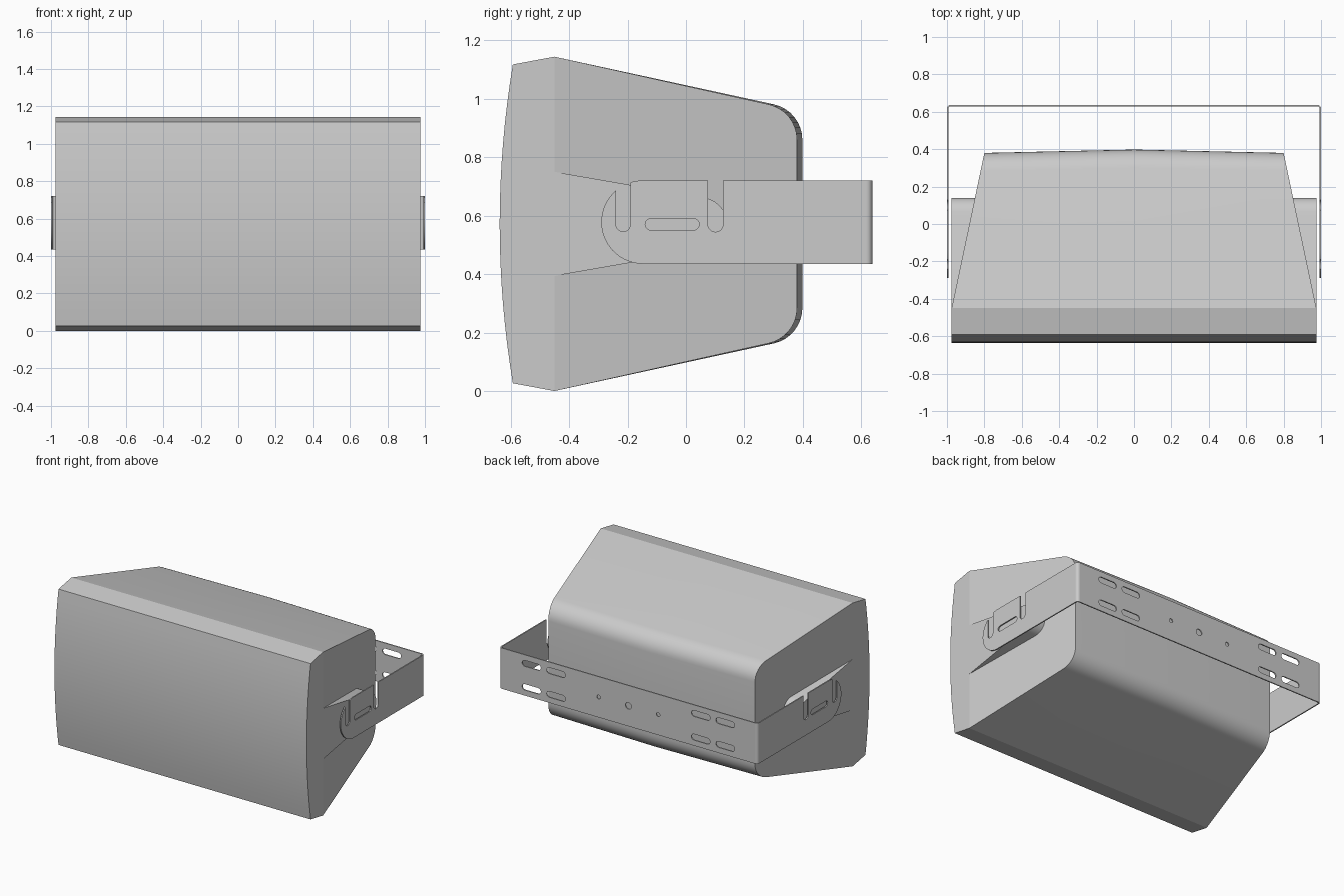
import bpy, bmesh
from math import sin, cos, pi, radians
from mathutils import Matrix

if "Cube" in bpy.data.objects:
    bpy.data.objects.remove(bpy.data.objects["Cube"])

ZC = 0.5715          # mid height of the cabinet
BZ, BH = 0.5775, 0.1425   # bracket mid height and half height
T = 0.008            # sheet thickness


def arc(cx, cy, r, a0, a1, n=12):
    return [(cx + r * cos(radians(a0 + (a1 - a0) * i / n)),
             cy + r * sin(radians(a0 + (a1 - a0) * i / n))) for i in range(n + 1)]


def slot(cx, cy, length, height):
    r, d = height / 2, (length - height) / 2
    return arc(cx + d, cy, r, -90, 90, 8) + arc(cx - d, cy, r, 90, 270, 8)


def finish(obj, angle=30):
    bpy.ops.object.select_all(action='DESELECT')
    obj.select_set(True)
    bpy.context.view_layer.objects.active = obj
    bpy.ops.object.shade_smooth_by_angle(angle=radians(angle))
    return obj


def plate(name, loops, thickness, axes, offset):
    """Extruded flat outline (first loop) with holes (other loops)."""
    cu = bpy.data.curves.new(name, 'CURVE')
    cu.dimensions, cu.fill_mode, cu.extrude = '2D', 'BOTH', thickness / 2
    for pts in loops:
        s = cu.splines.new('POLY')
        s.points.add(len(pts) - 1)
        for p, c in zip(s.points, pts):
            p.co = (c[0], c[1], 0, 1)
        s.use_cyclic_u = True
    tmp = bpy.data.objects.new(name + "_outline", cu)
    bpy.context.collection.objects.link(tmp)
    bpy.context.view_layer.update()
    me = bpy.data.meshes.new_from_object(tmp)
    bpy.data.objects.remove(tmp)
    me.name = name
    me.transform(Matrix.Translation(offset) @ Matrix(axes).transposed().to_4x4())
    bm = bmesh.new()
    bm.from_mesh(me)
    bmesh.ops.remove_doubles(bm, verts=bm.verts, dist=1e-5)
    bmesh.ops.recalc_face_normals(bm, faces=bm.faces)
    bm.to_mesh(me)
    bm.free()
    obj = bpy.data.objects.new(name, me)
    bpy.context.collection.objects.link(obj)
    return finish(obj)


YZ = ((0, 1, 0), (0, 0, 1), (1, 0, 0))
XZ = ((1, 0, 0), (0, 0, 1), (0, -1, 0))
XY = ((1, 0, 0), (0, 1, 0), (0, 0, 1))

# Cabinet: side profile lofted across the width, sides tapering to the rear
upper = [(-0.45, ZC)] + arc(0.274, 0.2875, 0.124, 77.8, 0, 8)
lower = [(y, -z) for y, z in reversed(upper)]
NF = 16
front = []
for i in range(NF + 1):
    t = -1 + 2 * i / NF
    front.append((-0.637 + 0.045 * t * t, 0.545 * t))
profile = front + upper + lower
n, nf = len(profile), len(front)

bm = bmesh.new()
rings = []
for u in (-1, 0, 1):
    ring = []
    for y, z in profile:
        if y > 0.2:
            y -= 0.018 * abs(u)      # rear is slightly bowed
        w = 0.975 - max(0, y + 0.45) * 0.175 / 0.83
        ring.append(bm.verts.new((u * w, y, z + ZC)))
    rings.append(ring)
for a, b in zip(rings, rings[1:]):
    for i in range(n):
        j = (i + 1) % n
        bm.faces.new((a[i], a[j], b[j], b[i]))
for ring in (rings[0], rings[2]):
    bm.faces.new(ring[:nf + 1] + [ring[-1]])
    bm.faces.new(ring[nf:])
bmesh.ops.recalc_face_normals(bm, faces=bm.faces)
me = bpy.data.meshes.new("cabinet")
bm.to_mesh(me)
bm.free()
cabinet = bpy.data.objects.new("cabinet", me)
bpy.context.collection.objects.link(cabinet)
finish(cabinet, 10)

# Side outlines: tapering pivot boss, and bracket arm with open notches
boss = [(-0.45, ZC + 0.178), (-0.45, ZC - 0.178)] + arc(0.05, ZC, 0.09, -80, 80, 16)
arm = ([(0.617, BZ - BH), (0.617, BZ + BH), (0.127, BZ + BH)]
       + arc(0.101, 0.57, 0.026, 0, -180)
       + [(0.075, BZ + BH)]
       + arc(-0.147, BZ, BH, 90, 107.6, 4)
       + arc(-0.215, 0.57, 0.025, 0, -180)
       + arc(-0.147, BZ, BH, 130.7, 270, 24))
arm_slot = slot(-0.047, 0.57, 0.185, 0.04)

for side, s in (("left", -1), ("right", 1)):
    plate(side + "_pivot_boss", [boss], 0.195, YZ, (s * 0.8775, 0, 0))
    plate(side + "_bracket_arm", [arm, arm_slot], T, YZ, (s * (1 - T / 2), 0, 0))
    bend = arc(0.98, 0.617, 0.02, 0, 90, 6) + arc(0.98, 0.617, 0.02 - T, 90, 0, 6)
    plate(side + "_bracket_bend", [[(s * x, y) for x, y in bend]],
          2 * BH, XY, (0, 0, BZ))

# Back of the bracket with mounting slots and holes
back = [(-0.98, BZ - BH), (0.98, BZ - BH), (0.98, BZ + BH), (-0.98, BZ + BH)]
holes = [slot(s * x, BZ + dz, 0.145, 0.042)
         for s in (-1, 1) for x in (0.56, 0.75) for dz in (-0.083, 0.083)]
holes += [arc(x, BZ, r, 0, 345, 23) for x, r in ((-0.23, 0.014), (0, 0.023), (0.23, 0.014))]
plate("bracket_back", [back] + holes, T, XZ, (0, 0.637 - T / 2, 0))
